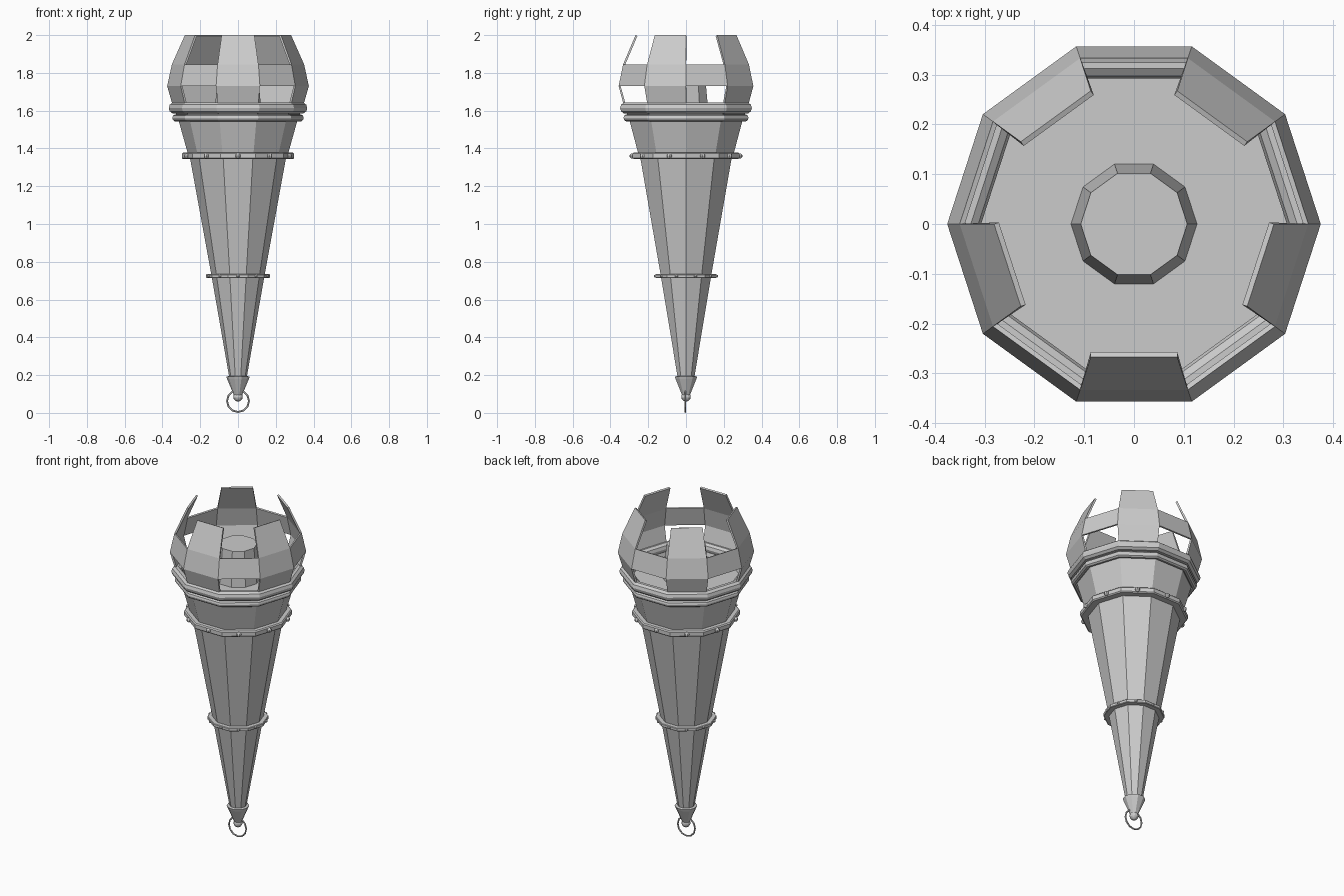
import bpy, bmesh
from math import sin, cos, pi, radians

if "Cube" in bpy.data.objects:
    bpy.data.objects.remove(bpy.data.objects["Cube"])

SIDES = 10


def make_object(name, verts, faces):
    mesh = bpy.data.meshes.new(name)
    mesh.from_pydata(verts, [], faces)
    bm = bmesh.new()
    bm.from_mesh(mesh)
    bmesh.ops.remove_doubles(bm, verts=bm.verts, dist=1e-5)
    bm.to_mesh(mesh)
    bm.free()
    obj = bpy.data.objects.new(name, mesh)
    bpy.context.collection.objects.link(obj)
    return obj


def pt(r, z, k):
    a = 2 * pi * k / SIDES
    return (r * cos(a), r * sin(a), z)


def lathe(name, profile, closed=False):
    """Spin an (r, z) profile into a ten-sided form; open ends are capped."""
    n = len(profile)
    verts = [pt(r, z, k) for r, z in profile for k in range(SIDES)]
    faces = []
    for i in range(n if closed else n - 1):
        j = (i + 1) % n
        for k in range(SIDES):
            m = (k + 1) % SIDES
            faces.append((i * SIDES + k, i * SIDES + m, j * SIDES + m, j * SIDES + k))
    if not closed:
        faces.append(tuple(reversed(range(SIDES))))
        faces.append(tuple(range((n - 1) * SIDES, n * SIDES)))
    obj = make_object(name, verts, faces)
    bm = bmesh.new()
    bm.from_mesh(obj.data)
    bmesh.ops.recalc_face_normals(bm, faces=bm.faces)
    bm.to_mesh(obj.data)
    bm.free()
    return obj


def round_ring(name, r, z, thick):
    prof = [(r + thick * cos(t * pi / 5), z + thick * sin(t * pi / 5)) for t in range(10)]
    return lathe(name, prof, closed=True)


def collar(name, r_in, r_out, z0, z1, bevel):
    return lathe(name, [(r_in, z0), (r_out - bevel, z0), (r_out, z0 + bevel),
                        (r_out, z1 - bevel), (r_out - bevel, z1), (r_in, z1)], closed=True)


def studs(name, r, z, size):
    """One small round rivet in the middle of every collar face."""
    bm = bmesh.new()
    for k in range(SIDES):
        geo = bmesh.ops.create_uvsphere(bm, u_segments=8, v_segments=6, radius=size)
        bmesh.ops.translate(bm, verts=geo["verts"], vec=pt(r, z, k + 0.5))
    mesh = bpy.data.meshes.new(name)
    bm.to_mesh(mesh)
    bm.free()
    obj = bpy.data.objects.new(name, mesh)
    bpy.context.collection.objects.link(obj)


# tapering handle and its pointed end cap
lathe("handle_shaft", [(0.045, 0.18), (0.14, 0.725), (0.256, 1.36)])
lathe("end_cap", [(0.02, 0.09), (0.058, 0.18), (0.062, 0.192), (0.05, 0.195)])

# bowl with a recessed floor, and the core standing in it
lathe("bowl", [(0.262, 1.36), (0.315, 1.55), (0.335, 1.60), (0.345, 1.64),
               (0.332, 1.64), (0.308, 1.57)])
lathe("core", [(0.127, 1.565), (0.107, 1.78)])

# collars, rivets and rounded rings
collar("upper_collar", 0.24, 0.297, 1.343, 1.378, 0.006)
studs("upper_rivets", 0.285, 1.36, 0.014)
collar("lower_collar", 0.13, 0.169, 0.714, 0.734, 0.003)
studs("lower_rivets", 0.162, 0.724, 0.008)
round_ring("upper_ring", 0.337, 1.614, 0.030)
round_ring("lower_ring", 0.329, 1.562, 0.019)

# crown: continuous middle band, with posts and prongs on every other face
levels = [(0.348, 1.635), (0.375, 1.73), (0.350, 1.845), (0.281, 2.0)]
verts, faces = [], []
for k in range(SIDES):
    for row in range(3):
        if row != 1 and k % 2 == 0:
            continue
        (r0, z0), (r1, z1) = levels[row], levels[row + 1]
        b = len(verts)
        verts += [pt(r0, z0, k), pt(r0, z0, k + 1), pt(r1, z1, k + 1), pt(r1, z1, k)]
        faces.append((b, b + 1, b + 2, b + 3))
crown = make_object("crown", verts, faces)
solid = crown.modifiers.new("thickness", "SOLIDIFY")
solid.thickness = 0.011
solid.offset = -1

# ball and hanging ring at the bottom
bpy.ops.mesh.primitive_uv_sphere_add(segments=12, ring_count=8, radius=0.025, location=(0, 0, 0.085))
bpy.context.object.name = "end_ball"
bpy.ops.mesh.primitive_torus_add(major_segments=12, minor_segments=6, major_radius=0.058,
                                 minor_radius=0.005, location=(0, -0.004, 0.063),
                                 rotation=(radians(90), 0, 0))
bpy.context.object.name = "hanging_ring"
